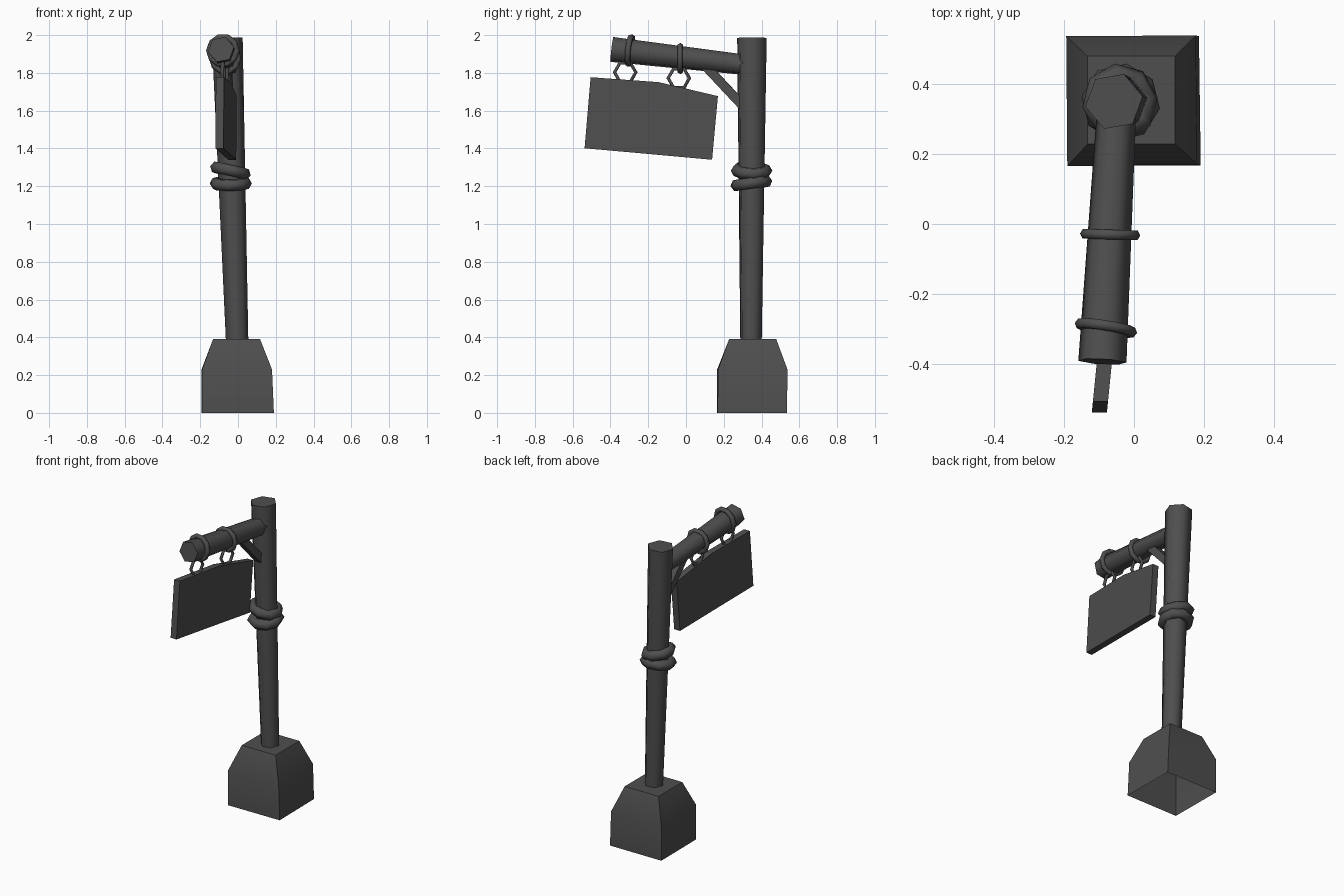
import bpy
import math
from mathutils import Vector

if "Cube" in bpy.data.objects:
    bpy.data.objects.remove(bpy.data.objects["Cube"])

# Dark grey used on every part
dark = bpy.data.materials.new("dark_grey")
dark.diffuse_color = (0.077, 0.077, 0.077, 1)
dark.use_nodes = True
dark.node_tree.nodes["Principled BSDF"].inputs["Base Color"].default_value = dark.diffuse_color


def finish(obj, smooth):
    obj.data.materials.append(dark)
    bpy.ops.object.select_all(action='DESELECT')
    obj.select_set(True)
    bpy.context.view_layer.objects.active = obj
    if smooth:
        bpy.ops.object.shade_smooth_by_angle(angle=math.radians(smooth))


def make_object(name, verts, faces, smooth=0):
    mesh = bpy.data.meshes.new(name)
    mesh.from_pydata(verts, [], faces)
    mesh.update()
    obj = bpy.data.objects.new(name, mesh)
    bpy.context.collection.objects.link(obj)
    finish(obj, smooth)


def loft(name, loops, smooth, open_start=False):
    """Skin equal-sized loops of points and cap the ends."""
    n = len(loops[0])
    verts = [tuple(p) for loop in loops for p in loop]
    faces = [] if open_start else [tuple(range(n))[::-1]]
    for k in range(len(loops) - 1):
        for i in range(n):
            a, b = k * n + i, k * n + (i + 1) % n
            faces.append((a, b, b + n, a + n))
    last = (len(loops) - 1) * n
    faces.append(tuple(range(last, last + n)))
    make_object(name, verts, faces, smooth)


def pole(name, start, end, r1, r2, sides, spin):
    """Tapered prism between two points."""
    start, end = Vector(start), Vector(end)
    turn = Vector((0, 0, 1)).rotation_difference(end - start)
    angles = [math.radians(spin) + 2 * math.pi * i / sides for i in range(sides)]
    loops = [[c + turn @ Vector((r * math.cos(a), r * math.sin(a), 0)) for a in angles]
             for c, r in ((start, r1), (end, r2))]
    loft(name, loops, 70)


def ring(name, center, axis, major, minor, seg, tube):
    turn = Vector(axis).to_track_quat('Z', 'Y')
    bpy.ops.mesh.primitive_torus_add(major_segments=seg, minor_segments=tube,
                                     major_radius=major, minor_radius=minor,
                                     location=center, rotation=turn.to_euler())
    obj = bpy.context.object
    obj.name = name
    finish(obj, 80)


# Stone base, slightly irregular, with a sloped shoulder and open underside
loft("base", [
    [(-0.19, 0.165, 0), (0.19, 0.167, 0), (0.185, 0.535, 0), (-0.193, 0.535, 0)],
    [(-0.19, 0.165, 0.23), (0.18, 0.17, 0.23), (0.176, 0.537, 0.23), (-0.193, 0.535, 0.23)],
    [(-0.132, 0.228, 0.39), (0.117, 0.228, 0.39), (0.117, 0.478, 0.39), (-0.132, 0.478, 0.39)],
], 60, open_start=True)

# Leaning post, wider at the top
pole("post", (-0.004, 0.344, 0.36), (-0.057, 0.349, 1.985), 0.060, 0.083, 6, 10)

# Rising beam and its diagonal brace
pole("beam", (-0.05, 0.32, 1.842), (-0.09, -0.392, 1.924), 0.057, 0.070, 6, 8)
pole("brace", (-0.055, 0.09, 1.85), (-0.05, 0.32, 1.605), 0.034, 0.034, 4, 45)

# Rope coils around the post
ring("upper_rope", (-0.04, 0.347, 1.282), (0.22, 0.03, 1), 0.078, 0.033, 8, 6)
ring("lower_rope", (-0.038, 0.346, 1.215), (-0.02, -0.13, 1), 0.08, 0.033, 8, 6)

# Bands around the beam
ring("inner_band", (-0.068, -0.03, 1.876), (0.03, 1, 0.0), 0.07, 0.016, 10, 6)
ring("outer_band", (-0.08, -0.296, 1.918), (0.16, 1, -0.1), 0.074, 0.016, 10, 6)

# Hanging links between bands and sign
ring("inner_link", (-0.055, -0.038, 1.772), (1, -0.1, 0), 0.056, 0.010, 6, 5)
ring("outer_link", (-0.078, -0.322, 1.803), (1, -0.1, 0), 0.056, 0.010, 6, 5)

# Sign board, kinked along the top and turned slightly
outline = [(-0.505, 1.777), (-0.537, 1.401), (-0.19, 1.37),
           (0.138, 1.34), (0.169, 1.677), (-0.145, 1.751)]
verts = [(-0.097 + 0.1 * (y + 0.52) + side * 0.0215, y, z)
         for side in (-1, 1) for y, z in outline]
faces = [(0, 5, 2, 1), (5, 4, 3, 2), (6, 7, 8, 11), (11, 8, 9, 10)]
faces += [(i, (i + 1) % 6, (i + 1) % 6 + 6, i + 6) for i in range(6)]
make_object("sign_board", verts, faces)
